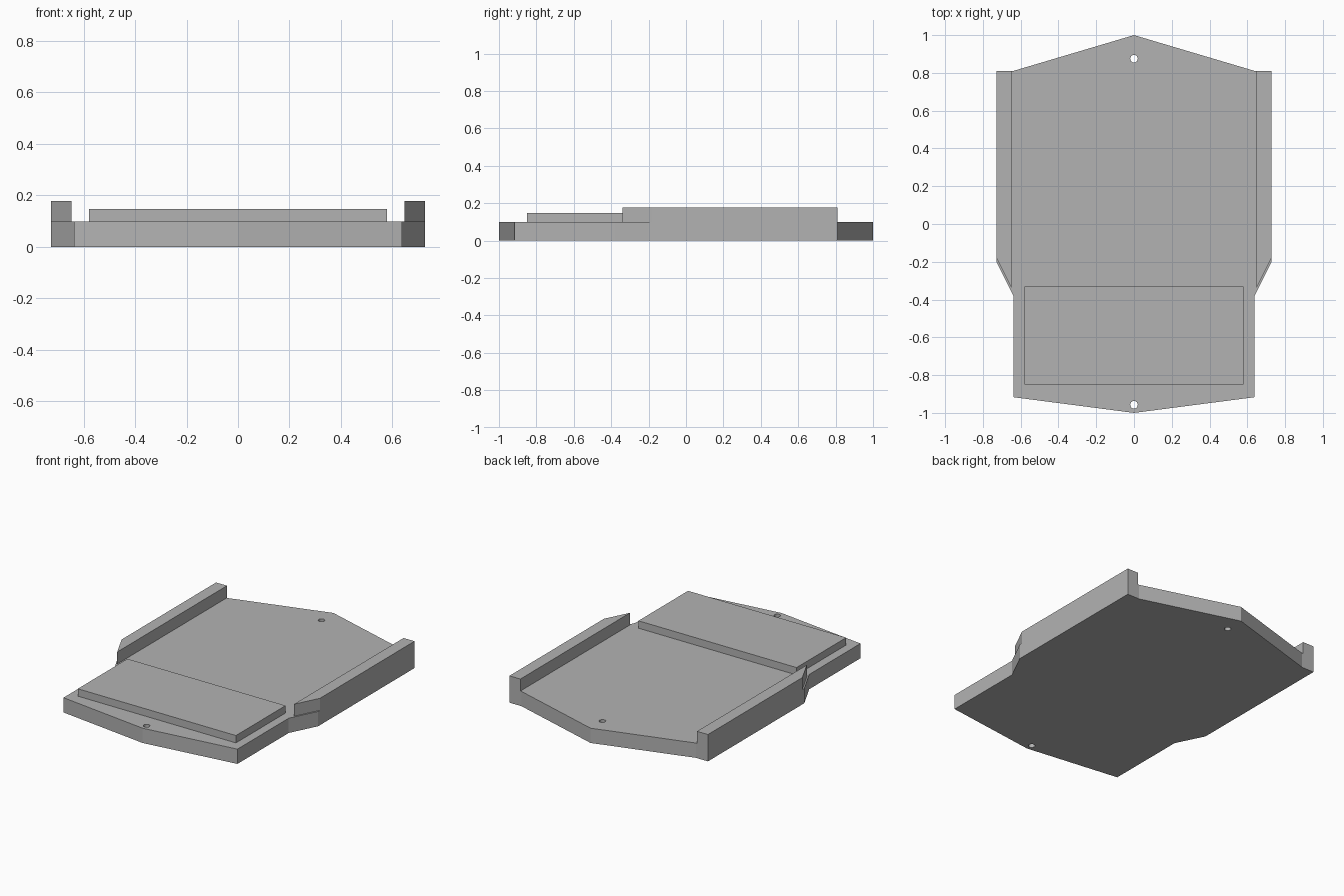
import bpy
import bmesh

cube = bpy.data.objects.get("Cube")
if cube:
    bpy.data.objects.remove(cube, do_unlink=True)

grey = bpy.data.materials.new("plain grey")
grey.use_nodes = True
colour = (0.45, 0.45, 0.45, 1)
grey.diffuse_color = colour
grey.node_tree.nodes["Principled BSDF"].inputs["Base Color"].default_value = colour


def prism(name, outline, bottom, top):
    """Extrude a flat outline upwards into a solid part."""
    bm = bmesh.new()
    face = bm.faces.new([bm.verts.new((x, y, bottom)) for x, y in outline])
    grown = bmesh.ops.extrude_face_region(bm, geom=[face])["geom"]
    for v in grown:
        if isinstance(v, bmesh.types.BMVert):
            v.co.z = top
    bmesh.ops.recalc_face_normals(bm, faces=bm.faces)
    mesh = bpy.data.meshes.new(name)
    bm.to_mesh(mesh)
    bm.free()
    mesh.materials.append(grey)
    obj = bpy.data.objects.new(name, mesh)
    bpy.context.collection.objects.link(obj)
    return obj


def mirrored(points):
    return [(-x, y) for x, y in points]


BASE_TOP = 0.098

# Base plate, pointed at both ends and wider at the back
side = [(0.64, 0.81), (0.728, 0.81), (0.728, -0.2), (0.638, -0.38), (0.638, -0.917)]
base = prism("base_plate", [(0, 1)] + side + [(0, -1)] + mirrored(side[::-1]), 0, BASE_TOP)

# Screw holes through the two points of the plate
for y in (0.875, -0.957):
    bpy.ops.mesh.primitive_cylinder_add(vertices=24, radius=0.02, depth=1, location=(0, y, 0))
    cutter = bpy.context.object
    cutter.name = "hole_cutter"
    cutter.hide_render = True
    cutter.data.materials.append(grey)
    cut = base.modifiers.new("hole", "BOOLEAN")
    cut.operation = "DIFFERENCE"
    cut.solver = "EXACT"
    cut.object = cutter
    bpy.context.view_layer.objects.active = base
    bpy.ops.object.modifier_apply(modifier=cut.name)
    bpy.data.objects.remove(cutter, do_unlink=True)

# Raised pad at the front
prism("front_pad", [(-0.58, -0.85), (0.58, -0.85), (0.58, -0.33), (-0.58, -0.33)], BASE_TOP, 0.147)

# Side rails with slanted front ends
rail = [(0.648, 0.81), (0.728, 0.81), (0.728, -0.18), (0.648, -0.34)]
prism("left_rail", rail, BASE_TOP, 0.178)
prism("right_rail", mirrored(rail), BASE_TOP, 0.178)
